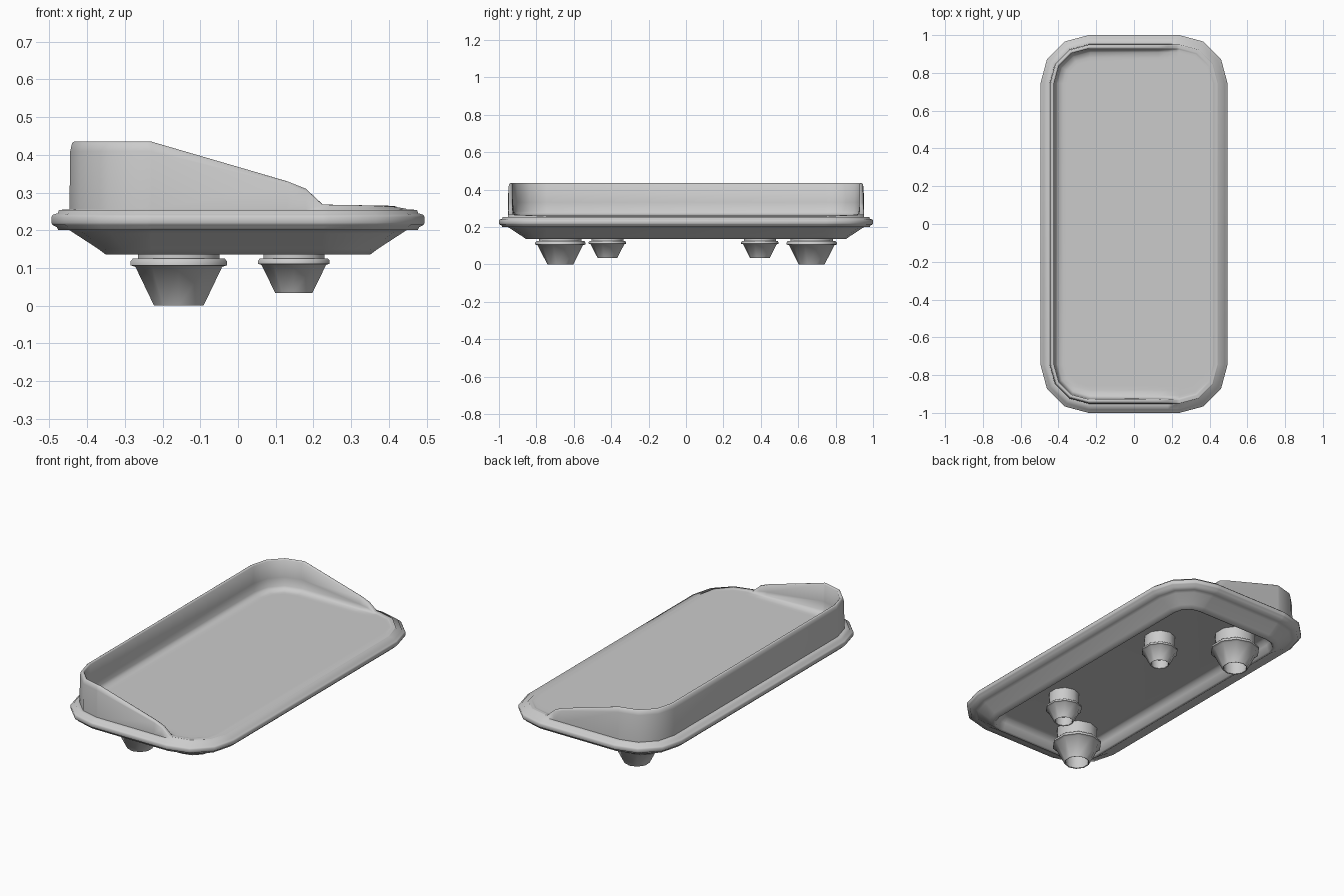
import bpy, bmesh, math

cube = bpy.data.objects.get("Cube")
if cube:
    bpy.data.objects.remove(cube)

grey = bpy.data.materials.new("plain grey")
grey.use_nodes = True
COLOUR = (0.6, 0.6, 0.6, 1)
grey.diffuse_color = COLOUR
grey.node_tree.nodes["Principled BSDF"].inputs["Base Color"].default_value = COLOUR

HALF_X, HALF_Y, RADIUS = 0.495, 1.0, 0.255
RAMP = [(-0.23, 0.435), (0.13, 0.33), (0.18, 0.31), (0.225, 0.268),
        (0.4, 0.265), (0.445, 0.256)]
FLOOR = 0.264


def wall_height(x):
    """Height of the wall: full at the back, sloping down to the open side."""
    if x <= RAMP[0][0]:
        return RAMP[0][1]
    for (x0, z0), (x1, z1) in zip(RAMP, RAMP[1:]):
        if x <= x1:
            return z0 + (z1 - z0) * (x - x0) / (x1 - x0)
    return RAMP[-1][1]


def outline(inset):
    """Rounded rectangle, with extra points on the short ends for the slope."""
    cx, cy, r = HALF_X - RADIUS, HALF_Y - RADIUS, RADIUS - inset
    ends = [x for x, z in RAMP[:4]]
    pts = []
    for i, (sx, sy) in enumerate([(1, 1), (-1, 1), (-1, -1), (1, -1)]):
        for k in range(4):
            a = math.radians(90 * i + 30 * k)
            pts.append((sx * cx + r * math.cos(a), sy * cy + r * math.sin(a)))
        if i == 0:
            pts += [(x, cy + r) for x in reversed(ends)]
        if i == 2:
            pts += [(x, -cy - r) for x in ends]
    return pts


def loft(name, rings, angle):
    """Skin a stack of closed rings and cap both ends."""
    bm = bmesh.new()
    loops = [[bm.verts.new(p) for p in ring] for ring in rings]
    for a, b in zip(loops, loops[1:]):
        n = len(a)
        for i in range(n):
            j = (i + 1) % n
            bm.faces.new((a[i], a[j], b[j], b[i]))
    bm.faces.new(loops[0][::-1])
    bm.faces.new(loops[-1])
    mesh = bpy.data.meshes.new(name)
    bm.to_mesh(mesh)
    bm.free()
    mesh.materials.append(grey)
    obj = bpy.data.objects.new(name, mesh)
    bpy.context.collection.objects.link(obj)
    bpy.ops.object.select_all(action='DESELECT')
    obj.select_set(True)
    bpy.context.view_layer.objects.active = obj
    bpy.ops.object.shade_smooth_by_angle(angle=math.radians(angle))


# Underside recess, belly and rolled rim (inset, height)
base_profile = [(0.215, 0.2), (0.195, 0.198), (0.175, 0.175), (0.16, 0.138),
                (0.145, 0.135), (0.125, 0.15), (0.062, 0.191), (0.048, 0.2),
                (0.018, 0.2), (0.015, 0.208), (0.003, 0.214), (0, 0.22),
                (0, 0.235), (0.004, 0.241), (0.017, 0.245), (0.02, 0.254),
                (0.048, 0.255)]
rings = [[(x, y, z) for x, y in outline(d)] for d, z in base_profile]

# Wall and floor continue the same skin (inset, share of the wall height)
wall_profile = [(0.05, 0.85), (0.055, 0.98), (0.06, 1), (0.067, 1), (0.072, 0.97),
                (0.075, 0.4), (0.08, 0.12), (0.092, 0.03), (0.12, 0), (0.14, 0)]
for d, share in wall_profile:
    rings.append([(x, y, FLOOR + share * (wall_height(x) - FLOOR))
                  for x, y in outline(d)])
loft("tray", rings, 80)

# Feet: hollow tapered ten-sided cups with a collar and neck (radius, height)
big_foot = [(0.07, 0.08), (0.064, 0.002), (0.069, 0), (0.121, 0.103),
            (0.135, 0.107), (0.135, 0.117), (0.128, 0.125), (0.114, 0.125),
            (0.114, 0.205)]
small_foot = [(0.052, 0.09), (0.048, 0.037), (0.052, 0.034), (0.09, 0.108),
              (0.1, 0.111), (0.1, 0.119), (0.095, 0.125), (0.085, 0.125),
              (0.085, 0.205)]


def foot(name, profile, x, y):
    spin = [math.pi / 2 + math.tau * k / 10 for k in range(10)]
    loft(name, [[(x + r * math.cos(a), y + r * math.sin(a), z) for a in spin]
                for r, z in profile], 50)


foot("big_foot_front", big_foot, -0.157, -0.672)
foot("big_foot_back", big_foot, -0.157, 0.672)
foot("small_foot_front", small_foot, 0.148, -0.42)
foot("small_foot_back", small_foot, 0.148, 0.395)
